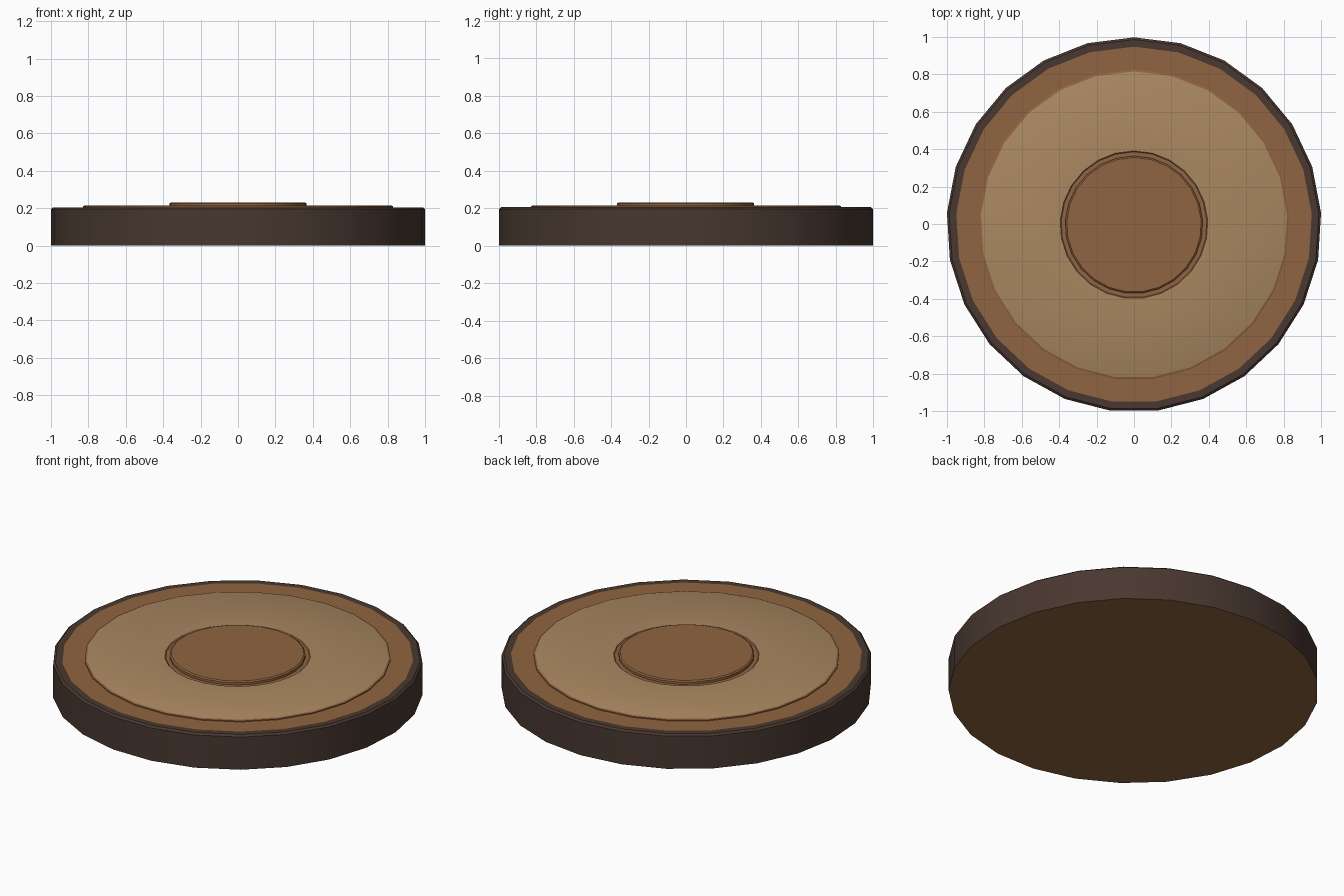
import bpy
import math

SIDES = 25
OFFSET_Y = -0.004   # centres the odd-sided outline

cube = bpy.data.objects.get("Cube")
if cube:
    bpy.data.objects.remove(cube, do_unlink=True)


def material(name, rgb):
    mat = bpy.data.materials.new(name)
    mat.use_nodes = True
    colour = (*rgb, 1.0)
    mat.diffuse_color = colour
    mat.node_tree.nodes["Principled BSDF"].inputs["Base Color"].default_value = colour
    return mat


bark = material("dark bark", (0.065, 0.039, 0.029))
brown = material("warm brown", (0.28, 0.128, 0.052))
tan = material("pale wood", (0.40, 0.245, 0.118))


def lathe(name, profile, mats, bands):
    """Revolve (radius, z) points; each band between points gets a material slot."""
    verts, faces, slots = [], [], []
    for r, z in profile:
        for i in range(SIDES):
            a = math.pi / 2 + math.tau * i / SIDES
            verts.append((r * math.cos(a), r * math.sin(a) + OFFSET_Y, z))
    for k, slot in enumerate(bands):
        for i in range(SIDES):
            j = (i + 1) % SIDES
            a, b = k * SIDES, (k + 1) * SIDES
            faces.append((a + i, a + j, b + j, b + i))
            slots.append(slot)
    mesh = bpy.data.meshes.new(name)
    mesh.from_pydata(verts, [], faces)
    for mat in mats:
        mesh.materials.append(mat)
    for poly, slot in zip(mesh.polygons, slots):
        poly.material_index = slot
    obj = bpy.data.objects.new(name, mesh)
    bpy.context.collection.objects.link(obj)
    bpy.ops.object.select_all(action='DESELECT')
    obj.select_set(True)
    bpy.context.view_layer.objects.active = obj
    bpy.ops.object.shade_smooth_by_angle(angle=math.radians(30))
    return obj


# Bark shell with chamfered rim, brown underside and brown outer ring
lathe("bark_body",
      [(0.0005, 0), (1.002, 0), (1.002, 0.195), (0.99, 0.205),
       (0.952, 0.205), (0.83, 0.205)],
      [bark, brown], [1, 0, 0, 0, 1])

# Raised pale disc with a brown edge and a shallow groove round the centre
lathe("pale_disc",
      [(0.83, 0.205), (0.83, 0.211), (0.82, 0.215), (0.395, 0.215),
       (0.39, 0.211), (0.365, 0.211)],
      [tan, brown], [1, 1, 0, 1, 1])

# Raised centre disc
lathe("centre_disc",
      [(0.368, 0.211), (0.368, 0.225), (0.36, 0.231), (0.0005, 0.231)],
      [brown], [0, 0, 0])
